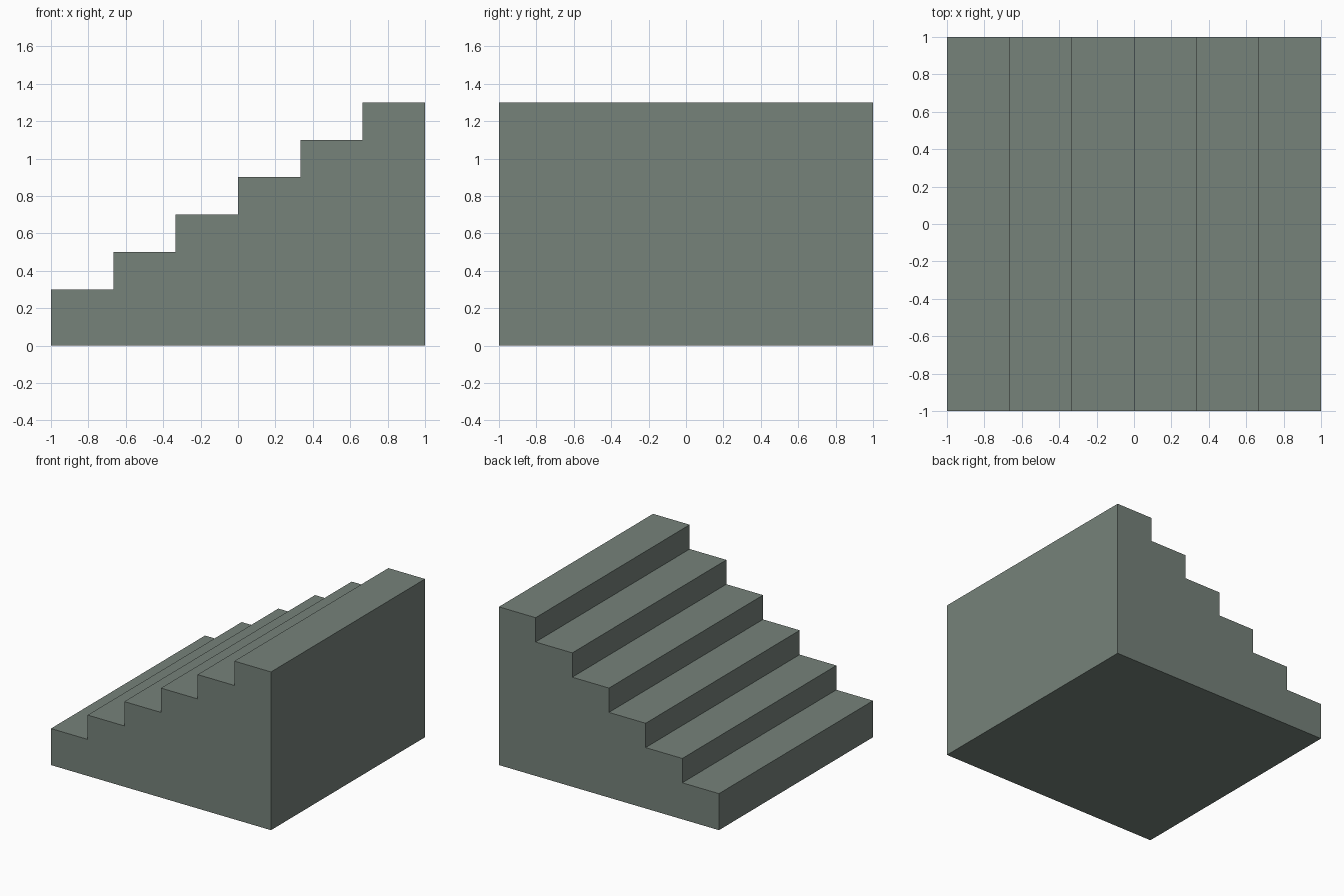
import bpy
import bmesh

if "Cube" in bpy.data.objects:
    bpy.data.objects.remove(bpy.data.objects["Cube"])

STEPS = 6
RUN = 2.0 / STEPS
FIRST_HEIGHT = 0.3
RISE = 0.2

stone = bpy.data.materials.new("grey green stone")
stone.diffuse_color = (0.181, 0.223, 0.195, 1.0)
stone.use_nodes = True
stone.node_tree.nodes["Principled BSDF"].inputs["Base Color"].default_value = stone.diffuse_color

# Staircase side profile in x and z
profile = [(1.0, 0.0), (-1.0, 0.0)]
for i in range(STEPS):
    height = FIRST_HEIGHT + i * RISE
    profile += [(-1.0 + i * RUN, height), (-1.0 + (i + 1) * RUN, height)]

# Solid flight of stairs: profile extruded from front to back
bm = bmesh.new()
side = bm.faces.new([bm.verts.new((x, -1.0, z)) for x, z in profile])
extruded = bmesh.ops.extrude_face_region(bm, geom=[side], use_keep_orig=True)
verts = [g for g in extruded["geom"] if isinstance(g, bmesh.types.BMVert)]
bmesh.ops.translate(bm, vec=(0, 2.0, 0), verts=verts)
bmesh.ops.recalc_face_normals(bm, faces=bm.faces)

mesh = bpy.data.meshes.new("staircase")
bm.to_mesh(mesh)
bm.free()
mesh.materials.append(stone)
staircase = bpy.data.objects.new("staircase", mesh)
bpy.context.collection.objects.link(staircase)
